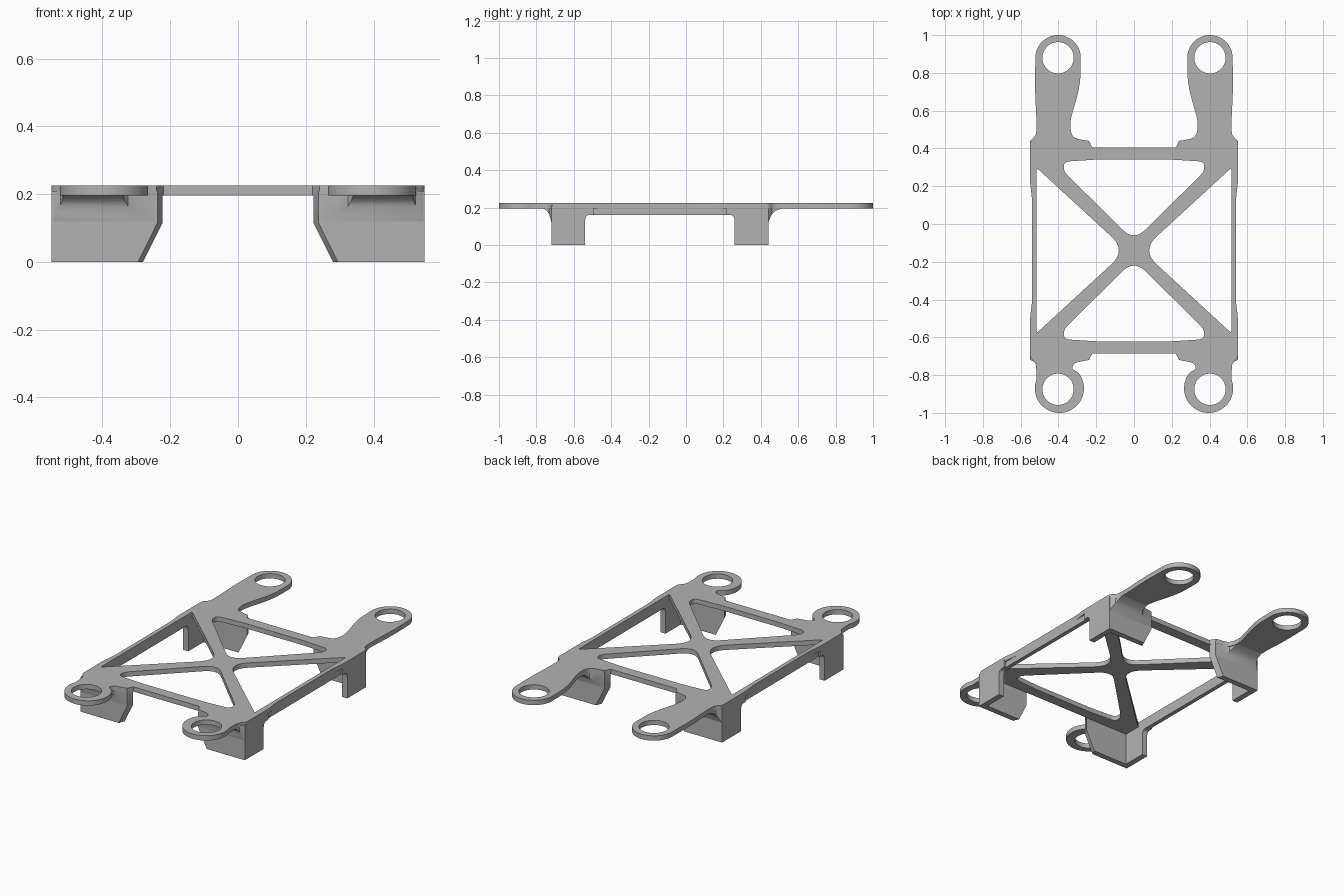
import bpy, bmesh
from math import sin, cos, radians
from mathutils import Vector

if "Cube" in bpy.data.objects:
    bpy.data.objects.remove(bpy.data.objects["Cube"])

grey = bpy.data.materials.new("plain grey")
grey.use_nodes = True
grey.diffuse_color = (0.45, 0.45, 0.45, 1)
grey.node_tree.nodes["Principled BSDF"].inputs["Base Color"].default_value = grey.diffuse_color

TOP, UNDER, EMBED = 0.225, 0.196, 0.21   # plate top, plate underside, overlap height
MID = -0.14                              # the frame is symmetric about this y


def flip(y):
    return 2 * MID - y


def finish(ob, mirror=False):
    """Give material, smooth shading and an optional left/right mirror."""
    ob.data.materials.clear()
    ob.data.materials.append(grey)
    bpy.ops.object.select_all(action='DESELECT')
    ob.select_set(True)
    bpy.context.view_layer.objects.active = ob
    bpy.ops.object.shade_smooth_by_angle(angle=radians(30))
    if mirror:
        ob.modifiers.new("mirror", 'MIRROR').use_mirror_merge = False


def rounded(points, steps=8):
    """Closed 2D loop; a third value on a point rounds that corner."""
    out, n = [], len(points)
    for i, p in enumerate(points):
        c = Vector(p[:2])
        if len(p) < 3:
            out.append(c)
            continue
        ends = []
        for q in (points[i - 1], points[(i + 1) % n]):
            d = Vector(q[:2]) - c
            ends.append(c + d.normalized() * min(p[2], d.length * 0.49))
        a, b = ends
        for k in range(steps + 1):
            t = k / steps
            out.append(a * (1 - t) ** 2 + c * 2 * t * (1 - t) + b * t * t)
    return out


def arc(x, y, r, start, end, steps=32):
    angles = [radians(start + (end - start) * k / steps) for k in range(steps + 1)]
    return [(x + r * cos(a), y + r * sin(a)) for a in angles]


def loft(name, rings):
    """Skin equal rings of 3D points, cap the ends, mirror left to right."""
    bm = bmesh.new()
    loops = [[bm.verts.new(p) for p in ring] for ring in rings]
    n = len(loops[0])
    for a, b in zip(loops, loops[1:]):
        for i in range(n):
            j = (i + 1) % n
            bm.faces.new((a[i], a[j], b[j], b[i]))
    bm.faces.new(loops[0])
    bm.faces.new(loops[-1])
    bmesh.ops.recalc_face_normals(bm, faces=bm.faces)
    me = bpy.data.meshes.new(name)
    bm.to_mesh(me)
    bm.free()
    ob = bpy.data.objects.new(name, me)
    bpy.context.collection.objects.link(ob)
    finish(ob, mirror=True)


# Plate outline, left half from back to front
half = [(0.22, 0.405), (0.24, 0.44), (0.325, 0.455, 0.03), (0.343, 0.53, 0.06),
        (0.283, 0.74, 0.08)]
half += arc(0.402, 0.88, 0.12, 180, 0)
half += [(0.525, 0.72, 0.08), (0.516, 0.55, 0.05), (0.518, 0.47, 0.02),
         (0.55, 0.44, 0.015), (0.55, 0.21, 0.03), (0.54, 0.14, 0.03),
         (0.54, flip(0.14), 0.03), (0.55, flip(0.21), 0.03), (0.55, -0.705, 0.015),
         (0.52, -0.738, 0.015), (0.517, -0.775, 0.02)]
half += arc(0.395, -0.87, 0.13, 22, -220, 48)
half += [(0.332, -0.765, 0.02), (0.315, -0.735, 0.015), (0.24, -0.72), (0.22, -0.685)]
outline = half + [(-p[0], *p[1:]) for p in reversed(half)]

# Windows between the cross arms, and the lug holes
side_window = [(0.515, 0.297, 0.012), (0.04, MID, 0.11), (0.515, flip(0.297), 0.012)]
back_window = [(0, -0.09, 0.085), (0.372, 0.278, 0.03), (0.372, 0.33, 0.035),
               (0.2, 0.341), (-0.2, 0.341), (-0.372, 0.33, 0.035), (-0.372, 0.278, 0.03)]
loops = [outline, side_window, [(-x, y, r) for x, y, r in side_window],
         back_window, [(p[0], flip(p[1]), *p[2:]) for p in back_window]]
for side in (1, -1):
    for y in (0.88, -0.875):
        loops.append(arc(side * 0.402, y, 0.083, 0, 352.5, 47))

curve = bpy.data.curves.new("plate_curve", 'CURVE')
curve.dimensions, curve.fill_mode = '2D', 'BOTH'
curve.extrude = (TOP - UNDER) / 2
for loop in loops:
    pts = rounded(loop)
    sp = curve.splines.new('POLY')
    sp.points.add(len(pts) - 1)
    for v, p in zip(sp.points, pts):
        v.co = (p[0], p[1], 0, 1)
    sp.use_cyclic_u = True
source = bpy.data.objects.new("plate_source", curve)
bpy.context.collection.objects.link(source)
mesh = bpy.data.meshes.new_from_object(source.evaluated_get(bpy.context.evaluated_depsgraph_get()))
bpy.data.objects.remove(source)
bm = bmesh.new()
bm.from_mesh(mesh)
bmesh.ops.remove_doubles(bm, verts=bm.verts, dist=0.0001)
bmesh.ops.translate(bm, verts=bm.verts, vec=(0, 0, (TOP + UNDER) / 2))
bmesh.ops.recalc_face_normals(bm, faces=bm.faces)
bm.to_mesh(mesh)
bm.free()
plate = bpy.data.objects.new("cross_braced_plate", mesh)
bpy.context.collection.objects.link(plate)
finish(plate)

# Deep side rails
rail = [(0.515, 0.16), (0.54, 0.16), (0.54, EMBED), (0.515, EMBED)]
loft("side_rail", [[(x, y, z) for x, z in rail] for y in (flip(0.27), 0.27)])

# Corner brackets: side wall, end wall, and the curved gusset under each lug
side_wall = rounded([(0.405, 0), (0.26, 0), (0.26, 0.16, 0.04), (0.215, 0.16),
                     (0.215, EMBED), (0.405, EMBED)])
end_wall = [(0.28, 0), (0.55, 0), (0.55, EMBED), (0.223, EMBED), (0.223, 0.115)]
# gusset sections: distance out from the wall, inner x, outer x, underside height
gusset = [(-0.01, 0.245, 0.548, 0.115), (0, 0.245, 0.548, 0.12), (0.01, 0.295, 0.537, 0.145),
          (0.02, 0.325, 0.524, 0.165), (0.04, 0.335, 0.518, 0.183), (0.08, 0.341, 0.516, 0.198)]

for end, place, reach in (("back", lambda y: y, 1.0), ("front", flip, 0.6)):
    loft(end + "_leg_side_wall",
         [[(x, place(y), z) for y, z in side_wall] for x in (0.515, 0.55)])
    loft(end + "_leg_end_wall",
         [[(x + (inset if x < 0.5 else 0), place(y), z) for x, z in end_wall]
          for y, inset in ((0.405, 0), (0.44, 0.015))])
    loft(end + "_lug_gusset",
         [[(a, place(0.44 + d * reach), z), (b, place(0.44 + d * reach), z),
           (b, place(0.44 + d * reach), EMBED), (a, place(0.44 + d * reach), EMBED)]
          for d, a, b, z in gusset])
